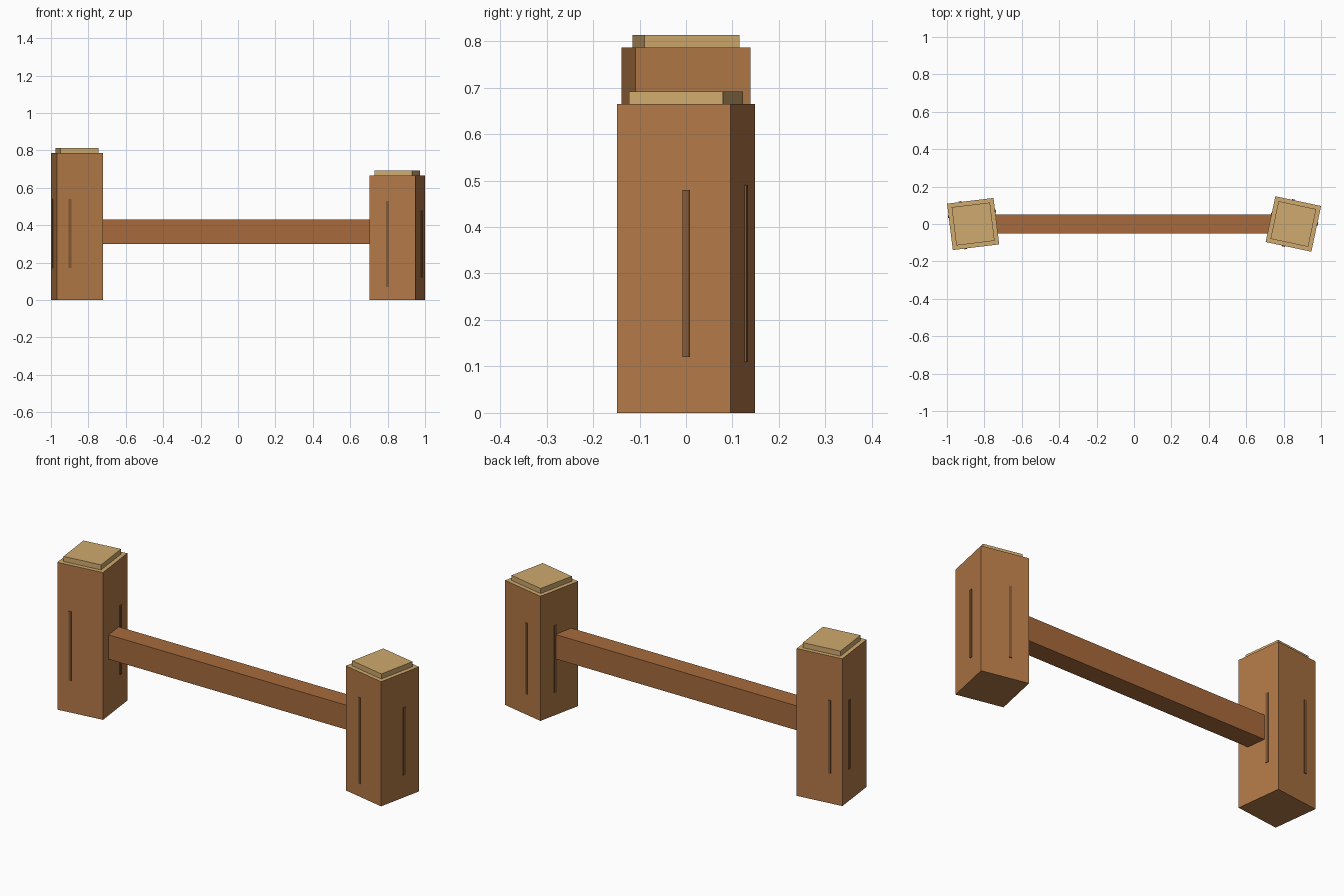
import bpy
from math import radians
from mathutils import Matrix, Vector

if "Cube" in bpy.data.objects:
    bpy.data.objects.remove(bpy.data.objects["Cube"])


def material(name, color):
    m = bpy.data.materials.new(name)
    m.diffuse_color = (*color, 1)
    m.use_nodes = True
    m.node_tree.nodes["Principled BSDF"].inputs["Base Color"].default_value = m.diffuse_color
    return m


WOOD = material("post_wood", (0.45, 0.19, 0.063))
END = material("end_grain", (0.63, 0.40, 0.156))
RAIL = material("rail_wood", (0.39, 0.145, 0.045))
CRACK = material("crack_wood", (0.23, 0.10, 0.035))


def box(name, centre, size, mat, frame=Matrix()):
    bpy.ops.mesh.primitive_cube_add(size=1)
    ob = bpy.context.object
    ob.name = name
    ob.data.transform(Matrix.Translation(centre) @ Matrix.Diagonal((*size, 1)))
    ob.matrix_world = frame
    ob.data.materials.append(mat)
    return ob


SIDE, CAP, LIP = 0.25, 0.206, 0.027


def post(name, x, angle, height, offset, spans):
    frame = Matrix.Translation((x, 0, 0)) @ Matrix.Rotation(radians(angle), 4, 'Z')
    # shaft, with end grain on its top face
    shaft = box(name, (0, 0, height / 2), (SIDE, SIDE, height), WOOD, frame)
    shaft.data.materials.append(END)
    for f in shaft.data.polygons:
        if f.normal.z > 0.5:
            f.material_index = 1
    # stepped cap
    box(name + "_cap", (0, 0, height + LIP / 2), (CAP, CAP, LIP), END, frame)
    # one thin grain strip on each side
    half = SIDE / 2
    sides = {"front": (-offset, -half), "back": (-offset, half),
             "left": (-half, offset), "right": (half, offset)}
    for side, (px, py) in sides.items():
        z0, z1 = spans[side]
        size = (0.015, 0.008) if side in ("front", "back") else (0.008, 0.015)
        box(f"{name}_{side}_grain", (px, py, (z0 + z1) / 2), (*size, z1 - z0), CRACK, frame)


post("left_post", -0.86, 7, 0.786, 0.055,
     {"front": (0.17, 0.54), "back": (0.16, 0.55), "left": (0.17, 0.54), "right": (0.17, 0.54)})
post("right_post", 0.852, -12, 0.665, 0.027,
     {"front": (0.07, 0.53), "back": (0.11, 0.49), "left": (0.12, 0.48), "right": (0.12, 0.48)})

# cross rail, let into both posts
box("cross_rail", (0, 0, 0.365), (1.56, 0.104, 0.13), RAIL)
